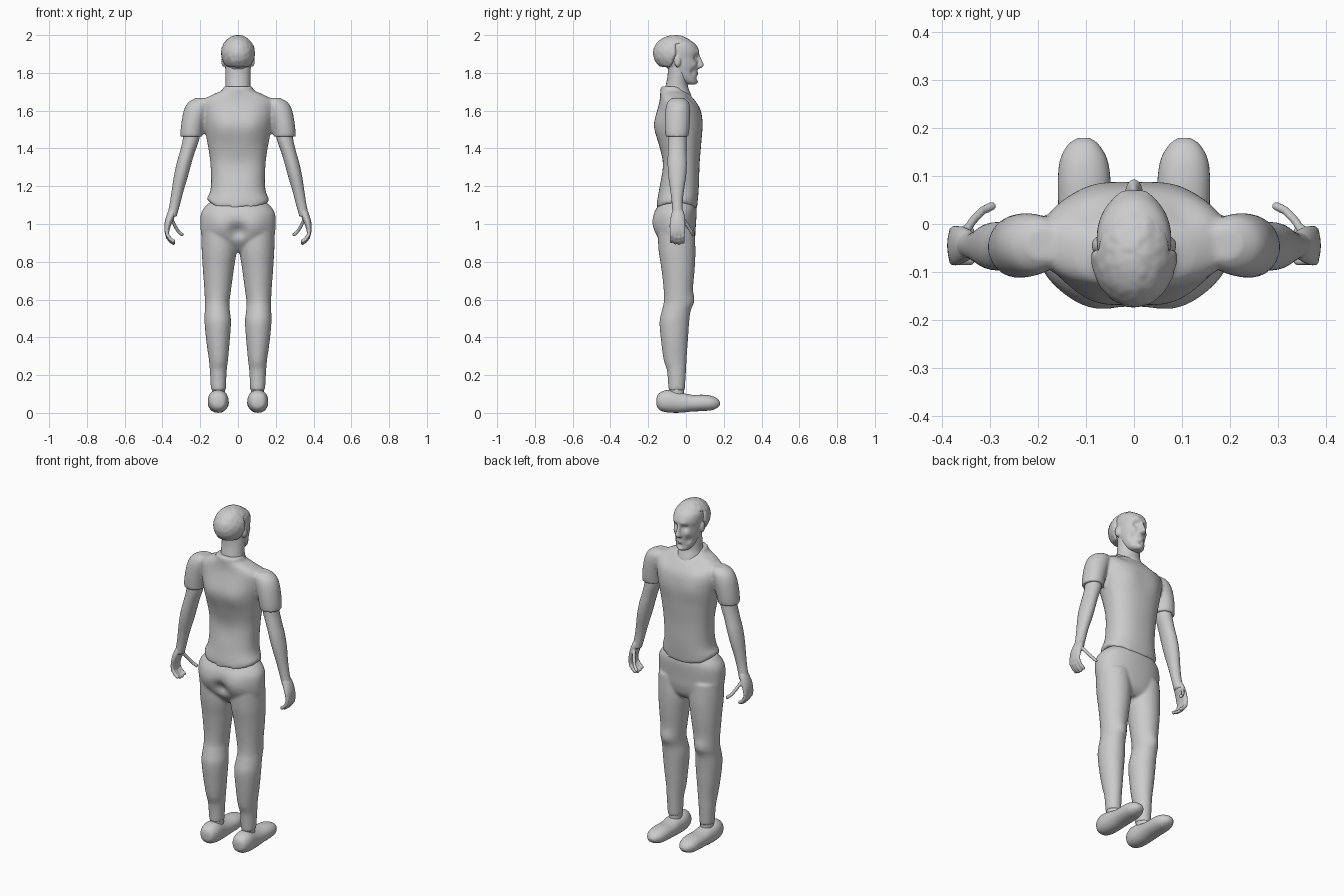
import bpy, bmesh, math
from mathutils import Vector, noise

GREY = bpy.data.materials.new("plain grey")
GREY.diffuse_color = (0.6, 0.6, 0.6, 1)


def spline(a, b, c, d, t):
    return 0.5 * (2 * b + (c - a) * t + (2 * a - 5 * b + 4 * c - d) * t * t
                  + (3 * b - a - 3 * c + d) * t ** 3)


def make(name, bm):
    bmesh.ops.recalc_face_normals(bm, faces=bm.faces)
    mesh = bpy.data.meshes.new(name)
    bm.to_mesh(mesh)
    bm.free()
    mesh.materials.append(GREY)
    mesh.polygons.foreach_set("use_smooth", [True] * len(mesh.polygons))
    ob = bpy.data.objects.new(name, mesh)
    bpy.context.collection.objects.link(ob)
    return ob


def loft(name, rings, s=1, axis="z", power=2.0, segs=40, steps=5):
    """Rings are (position, x min, x max, other min, other max)."""
    rows = []
    for i in range(len(rings) - 1):
        q = [rings[max(0, min(len(rings) - 1, i + k))] for k in (-1, 0, 1, 2)]
        rows += [[spline(*v, k / steps) for v in zip(*q)] for k in range(steps)]
    rows.append(rings[-1])
    bm = bmesh.new()
    loops = []
    for p, x0, x1, o0, o1 in rows:
        loop = []
        for k in range(segs):
            a = 2 * math.pi * k / segs
            c, d = math.cos(a), math.sin(a)
            x = (x0 + x1) / 2 + (x1 - x0) / 2 * math.copysign(abs(c) ** (2 / power), c)
            o = (o0 + o1) / 2 + (o1 - o0) / 2 * math.copysign(abs(d) ** (2 / power), d)
            loop.append(bm.verts.new((s * x, o, p) if axis == "z" else (s * x, p, o)))
        loops.append(loop)
    for a, b in zip(loops, loops[1:]):
        for k in range(segs):
            n = (k + 1) % segs
            bm.faces.new((a[k], a[n], b[n], b[k]))
    bm.faces.new(loops[0])
    bm.faces.new(loops[-1])
    return make(name, bm)


def ball(name, pos, radii, s=1, segs=32):
    bm = bmesh.new()
    bmesh.ops.create_uvsphere(bm, u_segments=segs, v_segments=segs // 2, radius=1)
    for v in bm.verts:
        v.co = Vector((s * (pos[0] + v.co.x * radii[0]), pos[1] + v.co.y * radii[1],
                       pos[2] + v.co.z * radii[2]))
    return make(name, bm)


def digit(name, pts, r, s):
    """Chain of short tapered segments with round joints."""
    parts = []
    for a, b in zip(pts, pts[1:]):
        a, b = Vector(a), Vector(b)
        for k in range(4):
            parts.append(ball(name, a.lerp(b, k / 3), (r, r, r), s, 12))
    return parts


def bump(ob, spots):
    """Soft pushes: (x, y, z, radius, dx, dy, dz), repeated on both sides."""
    for v in ob.data.vertices:
        move = Vector()
        for x, y, z, r, *d in spots:
            for m in ((1, -1) if x else (1,)):
                w = math.exp(-(v.co - Vector((m * x, y, z))).length_squared / (r * r))
                move += Vector((m * d[0], d[1], d[2])) * w
        v.co += move


def fuse(name, parts, voxel, smooth):
    """Join overlapping parts into one continuous skin."""
    bpy.ops.object.select_all(action="DESELECT")
    for p in parts:
        p.select_set(True)
    bpy.context.view_layer.objects.active = parts[0]
    bpy.ops.object.join()
    ob = parts[0]
    ob.name = name
    m = ob.modifiers.new("skin", "REMESH")
    m.mode, m.voxel_size, m.use_smooth_shade = "VOXEL", voxel, True
    m = ob.modifiers.new("soften", "SMOOTH")
    m.factor, m.iterations = 0.5, smooth
    return ob


SIDES = ((1, "right"), (-1, "left"))

# Shirt: torso, collar and short sleeves
torso = loft("torso", [
    (1.085, -.160, .160, -.153, .058), (1.12, -.162, .162, -.153, .062),
    (1.20, -.143, .143, -.140, .068), (1.32, -.146, .146, -.128, .072),
    (1.42, -.160, .160, -.138, .080), (1.52, -.180, .180, -.145, .086),
    (1.60, -.195, .195, -.143, .078), (1.65, -.190, .190, -.138, .050),
    (1.685, -.135, .135, -.136, .018), (1.705, -.088, .088, -.136, -.005),
    (1.728, -.076, .076, -.134, -.020)], power=2.3, segs=64)
bump(torso, [(.075, -.14, 1.52, .085, 0, -.026, 0), (0, -.16, 1.30, .07, 0, .008, 0),
             (.085, .08, 1.53, .06, 0, .006, 0), (.10, .03, 1.665, .035, 0, -.008, -.006)])
for v in torso.data.vertices:          # wavy hem, raised at the hips
    if v.co.z < 1.16:
        w = (1.16 - v.co.z) / .075
        v.co.z += w * (.035 * (v.co.x / .16) ** 4 + .004 * math.sin(v.co.x * 70))
shirt = [torso]
for s, side in SIDES:
    shirt.append(loft("sleeve", [
        (1.462, .190, .305, -.108, .012), (1.50, .185, .304, -.112, .018),
        (1.56, .170, .296, -.112, .022), (1.61, .150, .284, -.108, .022),
        (1.645, .140, .262, -.098, .014), (1.667, .150, .225, -.075, -.01)], s))
fuse("shirt", shirt, .008, 4)

# Trousers: pelvis and legs with knees and calves
pelvis = loft("pelvis", [
    (1.115, -.150, .150, -.135, .045), (1.085, -.180, .180, -.153, .055),
    (1.05, -.197, .197, -.165, .056), (.99, -.199, .199, -.165, .052),
    (.93, -.192, .192, -.150, .048), (.88, -.165, .165, -.115, .035),
    (.85, -.120, .120, -.085, .01)], power=2.2, segs=56)
bump(pelvis, [(.09, -.16, 1.0, .075, 0, -.018, 0), (0, -.17, .96, .04, 0, .035, 0)])
pants = [pelvis]
for s, side in SIDES:
    leg = loft("leg", [
        (.97, .012, .192, -.150, .045), (.86, .008, .192, -.145, .050),
        (.76, .022, .186, -.130, .046), (.65, .037, .178, -.118, .036),
        (.585, .045, .175, -.118, .036), (.54, .043, .176, -.128, .024),
        (.48, .037, .177, -.140, .017), (.38, .044, .168, -.132, .010),
        (.28, .053, .154, -.118, .003), (.22, .060, .149, -.100, .000),
        (.12, .064, .143, -.093, -.006)], s)
    bump(leg, [(.11, .04, .60, .04, 0, .008, 0)])
    pants.append(leg)
fuse("trousers", pants, .008, 4)

# Shoes and ankles
for s, side in SIDES:
    loft(side + "_ankle", [(.09, .068, .138, -.09, -.01), (.15, .068, .138, -.09, -.01)], s)
    loft(side + "_shoe", [
        (-.156, .092, .118, .045, .075), (-.150, .072, .138, .026, .094),
        (-.130, .058, .152, .010, .112), (-.090, .050, .160, .002, .121),
        (-.030, .052, .158, .001, .108), (.030, .050, .158, .007, .096),
        (.090, .049, .159, .010, .096), (.135, .056, .154, .014, .090),
        (.165, .073, .138, .026, .076), (.178, .090, .120, .040, .060),
        (.180, .100, .110, .048, .054)], s, "y", 2.2)

# Forearms
for s, side in SIDES:
    loft(side + "_forearm", [
        (1.53, .195, .285, -.095, .000), (1.45, .205, .292, -.095, .002),
        (1.38, .229, .308, -.096, .002), (1.32, .247, .325, -.097, .004),
        (1.25, .266, .340, -.093, .000), (1.17, .290, .352, -.082, -.012),
        (1.10, .308, .363, -.074, -.018), (1.04, .325, .376, -.072, -.014)], s)

# Hands with curled fingers and a free thumb
for s, side in SIDES:
    hand = [loft("palm", [
        (1.09, .318, .360, -.066, -.022), (1.05, .330, .377, -.078, -.008),
        (1.01, .348, .388, -.086, -.004), (.97, .362, .390, -.087, -.003),
        (.945, .366, .386, -.082, -.008)], s)]
    for k in range(4):
        y = -.077 + k * .0205
        low = (.010, .002, 0, .006)[k]
        hand += digit("finger", [(.377, y, .965), (.374, y, .932 + low),
                                 (.358, y, .910 + low), (.342, y, .899 + low)], .0105, s)
    hand += digit("thumb", [(.348, -.010, 1.02), (.334, .010, .990),
                            (.316, .028, .960), (.297, .037, .944)], .010, s)
    fuse(side + "_hand", hand, .005, 3)

# Neck
loft("neck", [
    (1.62, -.075, .075, -.110, .040), (1.68, -.073, .073, -.118, .028),
    (1.73, -.066, .066, -.108, .010), (1.79, -.066, .066, -.097, .010),
    (1.87, -.066, .066, -.095, .010)])

# Face: jaw and brow, with eye sockets, cheeks and lips pressed in
face = loft("face", [
    (1.738, -.022, .022, .012, .048), (1.750, -.040, .040, -.025, .059),
    (1.772, -.053, .053, -.055, .058), (1.80, -.062, .062, -.080, .061),
    (1.84, -.071, .071, -.11, .063), (1.88, -.075, .075, -.13, .066),
    (1.915, -.078, .078, -.13, .069), (1.95, -.074, .074, -.12, .052),
    (1.975, -.055, .055, -.10, .020)], segs=56, steps=7)
bump(face, [(.032, .062, 1.882, .017, 0, -.017, 0), (.028, .066, 1.908, .016, 0, .006, 0),
            (.045, .05, 1.845, .016, .003, .005, 0), (.045, .04, 1.805, .018, -.005, -.008, 0),
            (0, .062, 1.772, .012, 0, -.008, 0), (0, .064, 1.792, .010, 0, .006, 0),
            (0, .06, 1.752, .014, 0, .006, 0)])
nose = loft("nose", [
    (1.822, -.013, .013, .04, .070), (1.830, -.019, .019, .04, .086),
    (1.842, -.017, .017, .04, .094), (1.86, -.012, .012, .04, .087),
    (1.89, -.010, .010, .04, .074), (1.912, -.012, .012, .04, .066)], segs=24)
ears = [ball("ear", (.077, -.045, 1.862), (.011, .018, .030), s) for s, side in SIDES]
fuse("head", [face, nose] + ears, .0045, 2)

# Hair: lumpy cap, sunk below the skin where the face shows
hair = ball("hair", (0, -.058, 1.903), (.090, .116, .097), 1, 96)
mid = Vector((0, -.058, 1.903))
for v in hair.data.vertices:
    d = v.co - mid
    bare = v.co.z < 1.955 and v.co.y > -.052 + max(0, 1.90 - v.co.z) * -.4
    under = v.co.z < 1.835
    if bare:
        d *= .80
    elif under:
        d.z = -.068 + (d.z + .068) * .25
    else:
        d *= 1 + .022 * noise.noise(v.co * 55)
    v.co = mid + d
hair.modifiers.new("soften", "SMOOTH").iterations = 2
